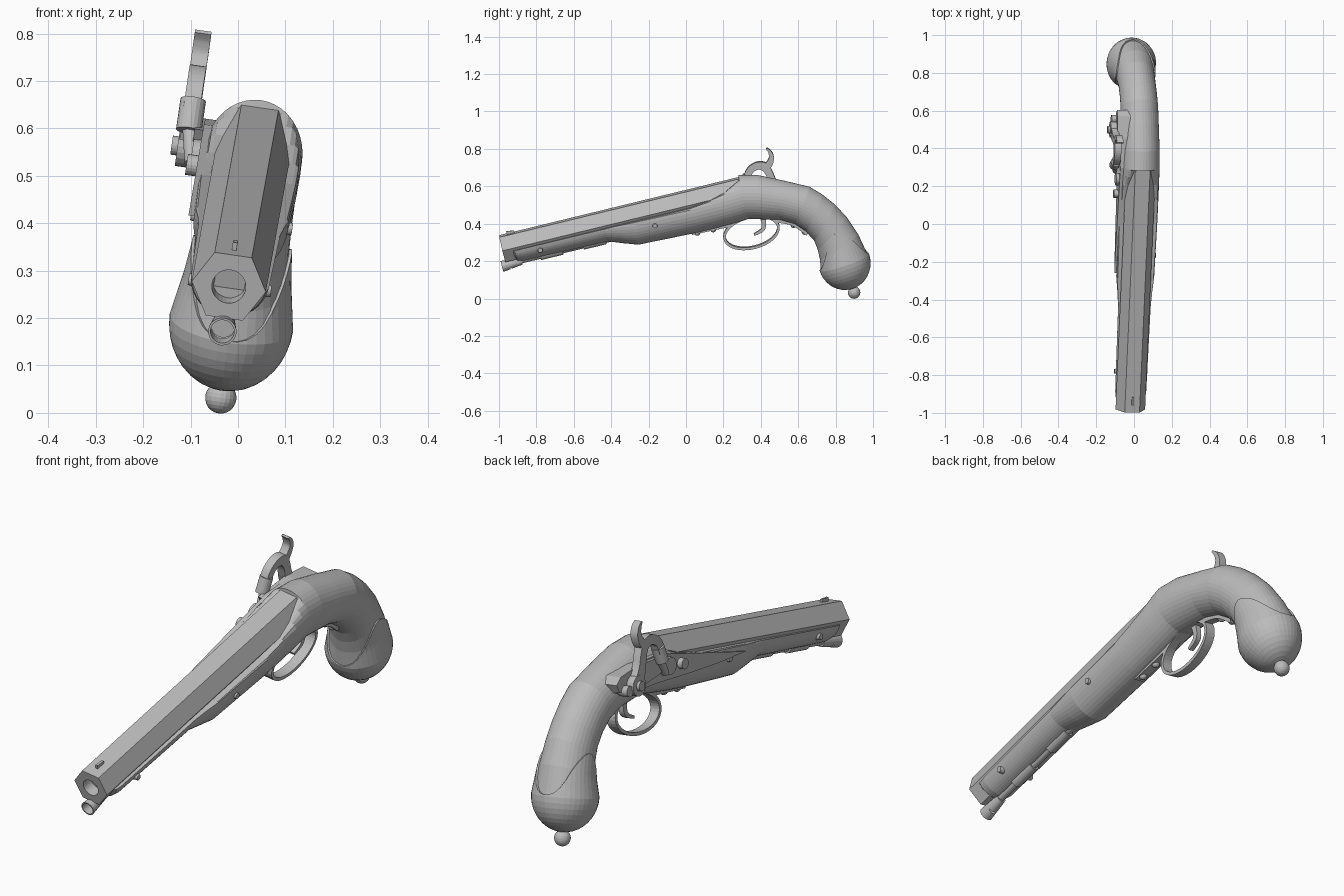
import bpy, bmesh, math
from mathutils import Matrix, Vector

if "Cube" in bpy.data.objects:
    bpy.data.objects.remove(bpy.data.objects["Cube"])

grey = bpy.data.materials.new("plain grey")
grey.use_nodes = True
grey.diffuse_color = (0.5, 0.5, 0.5, 1)
grey.node_tree.nodes["Principled BSDF"].inputs["Base Color"].default_value = (0.5, 0.5, 0.5, 1)

# The pistol is modelled upright, then leaned a little to one side
LEAN = Matrix(((0.99, 0.009, 0.144, -0.049), (0, 1, 0, 0), (-0.143, 0, 1, 0), (0, 0, 0, 1)))
UP = Vector((0, -0.236, 0.972))
ALONG = Vector((0, 0.972, 0.236))


def bore(y, off=0.0, x=0.0):
    """Point on the barrel axis, shifted off upwards and x sideways."""
    return Vector((x, y, 0.267 + 0.243 * (y + 0.98))) + UP * off


def finish(name, bm):
    bmesh.ops.recalc_face_normals(bm, faces=bm.faces)
    mesh = bpy.data.meshes.new(name)
    bm.to_mesh(mesh)
    bm.free()
    mesh.transform(LEAN)
    mesh.materials.append(grey)
    obj = bpy.data.objects.new(name, mesh)
    bpy.context.collection.objects.link(obj)
    return obj


def loft(name, rings, caps=(True, True), loop=False):
    bm = bmesh.new()
    rows = [[bm.verts.new(p) for p in ring] for ring in rings]
    n = len(rows[0])
    for a, b in zip(rows, rows[1:] + (rows[:1] if loop else [])):
        for i in range(n):
            bm.faces.new((a[i], a[(i + 1) % n], b[(i + 1) % n], b[i]))
    if not loop:
        for row, cap in zip((rows[0], rows[-1]), caps):
            if cap:
                bm.faces.new(row)
    return finish(name, bm)


def rod(name, a, b, r0, r1=None, sides=20):
    a, b = Vector(a), Vector(b)
    bm = bmesh.new()
    turn = (b - a).to_track_quat("Z", "Y").to_matrix().to_4x4()
    bmesh.ops.create_cone(bm, cap_ends=True, segments=sides, radius1=r0,
                          radius2=r0 if r1 is None else r1, depth=(b - a).length,
                          matrix=Matrix.Translation((a + b) / 2) @ turn)
    return finish(name, bm)


def ball(name, centre, r):
    bm = bmesh.new()
    bmesh.ops.create_uvsphere(bm, u_segments=20, v_segments=12, radius=r,
                              matrix=Matrix.Translation(centre))
    return finish(name, bm)


def spline(pts, steps=5):
    p = [pts[0]] + list(pts) + [pts[-1]]
    out = []
    for i in range(1, len(p) - 2):
        for k in range(steps):
            t = k / steps
            out.append([0.5 * (2 * b + (c - a) * t + (2 * a - 5 * b + 4 * c - d) * t * t
                               + (3 * b - a - 3 * c + d) * t ** 3)
                        for a, b, c, d in zip(*p[i - 1:i + 3])])
    return out + [list(pts[-1])]


def ribbon(name, path, x0, x1, loop=False):
    """Strip through (y, z, thickness) points, as wide as x0 to x1."""
    rings, n = [], len(path)
    for i, (y, z, t) in enumerate(path):
        a = path[i - 1] if loop or i else path[0]
        b = path[(i + 1) % n] if loop or i < n - 1 else path[-1]
        side = Vector((0, a[2 - 1] - b[1], b[0] - a[0])).normalized() * t / 2
        mid = Vector((0, y, z))
        rings.append([mid + side + Vector((x0, 0, 0)), mid + side + Vector((x1, 0, 0)),
                      mid - side + Vector((x1, 0, 0)), mid - side + Vector((x0, 0, 0))])
    return loft(name, rings, loop=loop)


def plate(name, outline, x0, x1):
    return loft(name, [[Vector((x, p.y, p.z)) for p in outline] for x in (x0, x1)])


def cut_with(obj, cutter):
    mod = obj.modifiers.new("hole", "BOOLEAN")
    mod.object, mod.operation, mod.solver = cutter, "DIFFERENCE", "EXACT"
    cutter.hide_render = True
    cutter.hide_set(True)


# Six-sided barrel with a bore
hexagon = [(0.079 * math.cos(k * math.pi / 3), 0.079 * math.sin(k * math.pi / 3)) for k in range(6)]
barrel = loft("barrel", [[bore(y, v, u) for u, v in hexagon] for y in (-0.982, 0.315)])
cut_with(barrel, rod("bore_cutter", bore(-1.05), bore(-0.75), 0.036, sides=24))
ribbon("front_sight", [(-0.955, 0.335, 0.05), (-0.915, 0.345, 0.04)], -0.005, 0.005)

# Stock: front stations are (y, bottom, top, half width, inlet level) around the barrel
SIDES = 40
front = [(-0.935, -0.06, 0.06, 0.06, -0.015), (-0.92, -0.08, 0.07, 0.079, -0.015),
         (-0.89, -0.088, 0.07, 0.083, -0.015), (-0.44, -0.094, 0.07, 0.087, -0.015),
         (-0.36, -0.125, 0.075, 0.093, -0.015), (-0.29, -0.15, 0.08, 0.1, -0.015),
         (0.02, -0.162, 0.08, 0.105, -0.015), (0.13, -0.162, 0.08, 0.105, 0.0),
         (0.21, -0.16, 0.08, 0.105, 0.02), (0.26, -0.158, 0.082, 0.104, 0.045),
         (0.295, -0.156, 0.084, 0.104, 0.062), (0.3, -0.156, 0.084, 0.104, 1)]
# Grip stations are (bottom y, z, top y, z, half width)
grip = [(0.39, 0.425, 0.385, 0.659, 0.103), (0.5, 0.422, 0.53, 0.628, 0.1),
        (0.58, 0.4, 0.66, 0.597, 0.099), (0.64, 0.36, 0.73, 0.555, 0.098),
        (0.685, 0.31, 0.795, 0.503, 0.098), (0.703, 0.265, 0.86, 0.435, 0.1),
        (0.715, 0.215, 0.92, 0.345, 0.108), (0.722, 0.15, 0.972, 0.233, 0.124)]
ANGLES = [2 * math.pi * i / SIDES for i in range(SIDES)]


def grip_point(s, ang, grow=1.0):
    """Point on the grip surface at station s, which may be fractional."""
    i = min(int(s), len(grip) - 2)
    yb, zb, yt, zt, w = [a + (b - a) * (s - i) for a, b in zip(grip[i], grip[i + 1])]
    low, high = Vector((0, yb, zb)), Vector((0, yt, zt))
    return ((low + high) / 2 + (high - low) / 2 * grow * math.sin(ang)
            + Vector((w * grow * math.cos(ang), 0, 0)))


rings = [[bore(y, min((lo + hi) / 2 + (hi - lo) / 2 * math.sin(a), cut), w * math.cos(a))
          for a in ANGLES] for y, lo, hi, w, cut in front]
END = len(grip) - 1
rings += [[grip_point(k / 3, a) for a in ANGLES] for k in range(END * 3 + 1)]
loft("stock", rings)

# Butt cap with a pointed tongue on each side, a round end and a finial
GROW = 1.06
rings = [[grip_point(END - (0.05 + 1.95 * abs(math.cos(a)) ** 2.5) * (1 - k / 6), a, GROW) for a in ANGLES]
         for k in range(7)]
centre = (grip_point(END, math.pi / 2) + grip_point(END, -math.pi / 2)) / 2
down = Vector((0, 0.31, -0.95))
for k in range(1, 10):
    t = k * math.pi / 20
    rings.append([centre + (grip_point(END, a, GROW) - centre) * math.cos(t)
                  + down * 0.145 * math.sin(t) for a in ANGLES])
cap = loft("butt_cap", rings, caps=(False, True))
rim = cap.modifiers.new("rim", "SOLIDIFY")
rim.thickness, rim.offset = 0.012, -1
ball("butt_finial", centre + down * 0.168, 0.033)

# Ramrod with a hollow flared tip, held by two pipes
tip = rod("ramrod_tip", bore(-1.005, -0.092), bore(-0.9, -0.088), 0.03, 0.02)
cut_with(tip, rod("tip_cutter", bore(-1.05, -0.092), bore(-0.96, -0.092), 0.025))
rod("ramrod", bore(-0.91, -0.083), bore(-0.36, -0.083), 0.018)
for i, y in enumerate((-0.8, -0.57)):
    rod(f"ramrod_pipe_{i + 1}", bore(y, -0.083), bore(y + 0.12, -0.083), 0.025)

# Cross pins with domed heads on both sides
for side, word in ((1, "left"), (-1, "right")):
    for y, off, x in ((-0.79, -0.045, 0.08), (-0.18, -0.06, 0.1)):
        rod(f"pin_{word}", bore(y, off, side * (x - 0.02)), bore(y, off, side * (x + 0.008)), 0.016, 0.012)

# Trigger guard, its tang and screws, and the trigger
loop = []
for a in ANGLES:
    u, v = 0.147 * math.cos(a), 0.082 * math.sin(a)
    loop.append((0.35 + u * 0.97 - v * 0.24, 0.355 + u * 0.24 + v * 0.97, 0.014))
ribbon("trigger_guard", loop, -0.022, 0.022, loop=True)
ribbon("guard_tang", spline([(0.47, 0.42, 0.018), (0.57, 0.401, 0.018), (0.65, 0.347, 0.018)]), -0.022, 0.022)
ribbon("guard_front_plate", [(0.03, 0.352, 0.018), (0.24, 0.396, 0.018)], -0.022, 0.022)
for i, (y, z) in enumerate(((0.06, 0.353), (0.145, 0.371), (0.575, 0.395), (0.635, 0.358))):
    ball(f"guard_screw_{i + 1}", (0, y, z), 0.017)
ribbon("trigger", spline([(0.40, 0.46, 0.03), (0.415, 0.41, 0.026), (0.41, 0.37, 0.02),
                          (0.365, 0.342, 0.012)]), -0.012, 0.012)

# Lock plate tapering forward, with a thicker block under the hammer
outline = [bore(y, off) for y, off in ((-0.27, -0.04), (0.1, -0.005), (0.3, 0.015), (0.45, -0.01),
                                       (0.55, -0.045), (0.58, -0.08), (0.56, -0.11), (0.5, -0.125),
                                       (0.3, -0.1), (0.1, -0.085), (-0.1, -0.065))]
plate("lock_plate", outline, -0.112, -0.08)
block = [bore(y, off) for y, off in ((0.27, 0.01), (0.45, -0.01), (0.56, -0.045), (0.585, -0.075),
                                     (0.565, -0.105), (0.48, -0.115), (0.3, -0.06))]
plate("lock_block", block, -0.13, -0.05)

# Nipple bolster in front of the hammer
rod("bolster", (-0.07, 0.24, 0.525), (-0.128, 0.24, 0.525), 0.035)
rod("bolster_screw", (-0.08, 0.16, 0.505), (-0.135, 0.16, 0.505), 0.022)
rod("nipple", (-0.125, 0.28, 0.51), (-0.14, 0.32, 0.58), 0.016)

# Hammer: pivot, arched neck, nose and curled spur
rod("hammer_pivot", (-0.11, 0.5, 0.54), (-0.162, 0.5, 0.54), 0.042)
rod("hammer_screw", (-0.15, 0.5, 0.54), (-0.175, 0.5, 0.54), 0.02)
rod("lock_screw", (-0.11, 0.555, 0.535), (-0.155, 0.555, 0.535), 0.022)
ribbon("hammer_neck", spline([(0.5, 0.54, 0.06), (0.465, 0.6, 0.045), (0.445, 0.65, 0.04),
                              (0.42, 0.685, 0.045), (0.38, 0.69, 0.04), (0.342, 0.665, 0.038),
                              (0.325, 0.62, 0.042)]), -0.16, -0.125)
ribbon("hammer_spur", spline([(0.42, 0.675, 0.04), (0.445, 0.7, 0.035), (0.457, 0.735, 0.026),
                              (0.448, 0.765, 0.018), (0.43, 0.783, 0.008)]), -0.16, -0.125)
rod("hammer_nose", (-0.142, 0.33, 0.64), (-0.142, 0.312, 0.575), 0.027)
